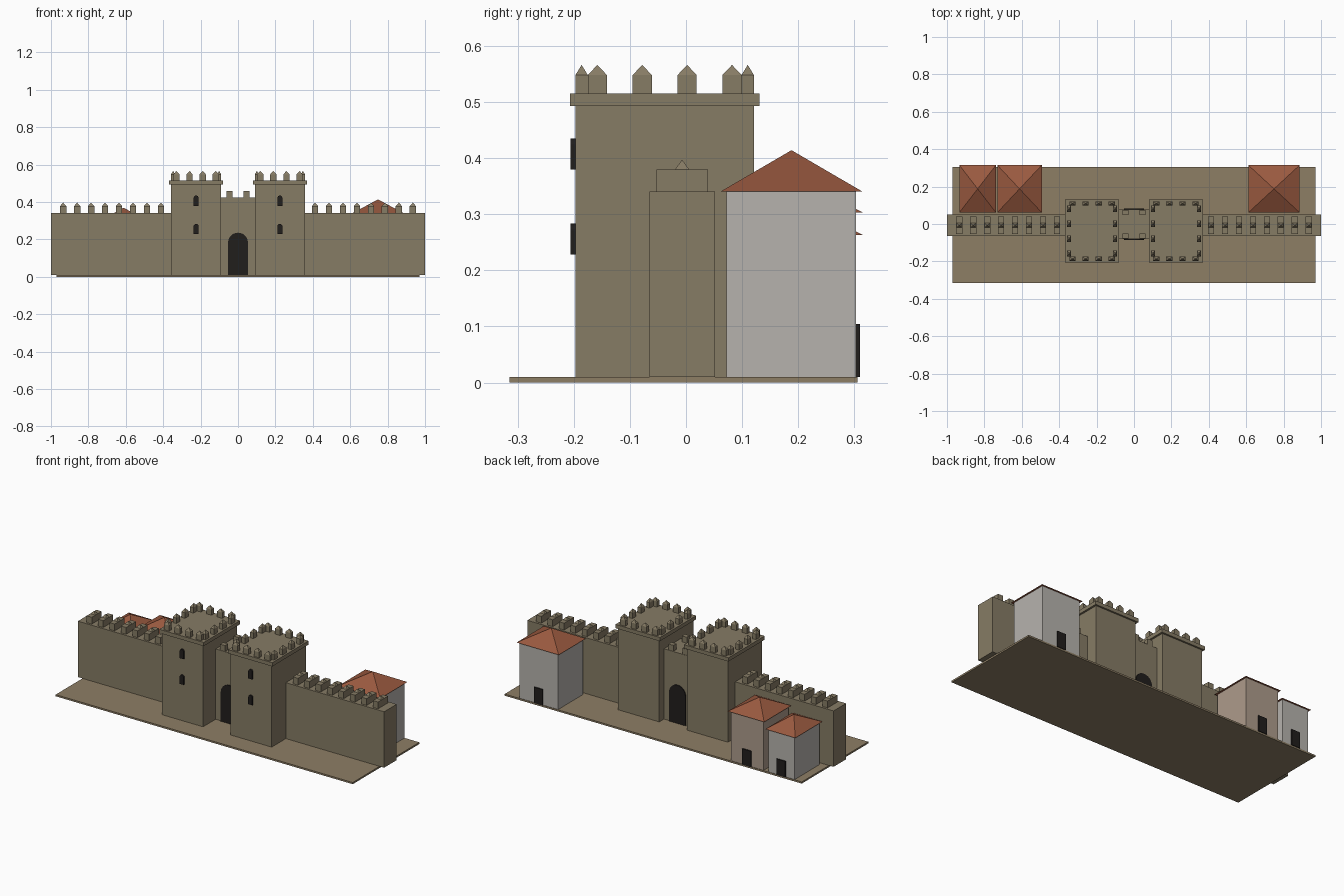
import bpy, bmesh, math

if "Cube" in bpy.data.objects:
    bpy.data.objects.remove(bpy.data.objects["Cube"])


def material(name, color):
    m = bpy.data.materials.new(name)
    m.diffuse_color = (*color, 1)
    m.use_nodes = True
    m.node_tree.nodes["Principled BSDF"].inputs["Base Color"].default_value = m.diffuse_color
    return m


STONE = material("stone", (0.24, 0.20, 0.13))
EARTH = material("earth", (0.27, 0.21, 0.13))
DARK = material("dark_opening", (0.015, 0.013, 0.012))
TILE = material("roof_tile", (0.32, 0.10, 0.05))
PLASTER = material("plaster", (0.47, 0.45, 0.42))
WARM = material("warm_plaster", (0.42, 0.33, 0.26))


def add_box(bm, x0, x1, y0, y1, z0, z1):
    v = [bm.verts.new((x, y, z)) for z in (z0, z1)
         for x, y in ((x0, y0), (x1, y0), (x1, y1), (x0, y1))]
    bm.faces.new(v[3::-1])
    bm.faces.new(v[4:])
    for i in range(4):
        j = (i + 1) % 4
        bm.faces.new((v[i], v[j], v[j + 4], v[i + 4]))


def add_pyramid(bm, cx, cy, sx, sy, z0, z1):
    b = [bm.verts.new((cx + a * sx / 2, cy + c * sy / 2, z0))
         for a, c in ((-1, -1), (1, -1), (1, 1), (-1, 1))]
    top = bm.verts.new((cx, cy, z1))
    bm.faces.new(b[::-1])
    for i in range(4):
        bm.faces.new((b[i], b[(i + 1) % 4], top))


def finish(bm, name, mat):
    bmesh.ops.recalc_face_normals(bm, faces=bm.faces[:])
    me = bpy.data.meshes.new(name)
    bm.to_mesh(me)
    bm.free()
    me.materials.append(mat)
    ob = bpy.data.objects.new(name, me)
    bpy.context.collection.objects.link(ob)
    return ob


def box(name, mat, *dims):
    bm = bmesh.new()
    add_box(bm, *dims)
    return finish(bm, name, mat)


def arch(name, cx, width, z0, z1, y0, y1):
    """Round-topped slab for gates and arrow slits."""
    r = width / 2
    pts = [(cx - r, z0), (cx + r, z0)]
    pts += [(cx + r * math.cos(math.pi * i / 12), z1 - r + r * math.sin(math.pi * i / 12))
            for i in range(13)]
    bm = bmesh.new()
    f = bm.faces.new([bm.verts.new((x, y0, z)) for x, z in pts])
    ext = bmesh.ops.extrude_face_region(bm, geom=[f], use_keep_orig=True)["geom"]
    bmesh.ops.translate(bm, vec=(0, y1 - y0, 0),
                        verts=[g for g in ext if isinstance(g, bmesh.types.BMVert)])
    return finish(bm, name, DARK)


box("ground_plate", EARTH, -0.97, 0.97, -0.315, 0.306, 0, 0.01)

for s, side in ((-1, "left"), (1, "right")):
    # curtain wall and its capped merlons
    xa, xb = sorted((s * 0.34, s * 1.0))
    box(f"{side}_curtain_wall", STONE, xa, xb, -0.065, 0.052, 0.01, 0.34)
    bm = bmesh.new()
    for i in range(8):
        x = s * (0.412 + 0.0747 * i)
        add_box(bm, x - 0.017, x + 0.017, -0.053, 0.039, 0.34, 0.38)
        add_pyramid(bm, x, -0.007, 0.03, 0.025, 0.38, 0.397)
    finish(bm, f"{side}_wall_merlons", STONE)

    # gate tower
    cx, cy = s * 0.224, -0.038
    box(f"{side}_tower", STONE, cx - 0.134, cx + 0.134, cy - 0.159, cy + 0.159, 0.01, 0.495)
    box(f"{side}_tower_cornice", STONE, cx - 0.145, cx + 0.145, cy - 0.169, cy + 0.169, 0.493, 0.515)
    bm = bmesh.new()
    spots = []
    for t in (-1.5, -0.5, 0.5, 1.5):
        for e in (-1, 1):
            spots.append((cx + t * 0.07, cy + e * 0.148, 0.034, 0.022))
            spots.append((cx + e * 0.123, cy + t * 0.08, 0.022, 0.034))
    for x, y, w, d in spots:
        add_box(bm, x - w / 2, x + w / 2, y - d / 2, y + d / 2, 0.515, 0.548)
        add_pyramid(bm, x, y, w, d, 0.548, 0.566)
    finish(bm, f"{side}_tower_merlons", STONE)
    for z, level in ((0.228, "lower"), (0.38, "upper")):
        arch(f"{side}_{level}_arrow_slit", cx, 0.026, z, z + 0.055, -0.206, -0.19)

# gatehouse between the towers
box("gate_wall", STONE, -0.095, 0.095, -0.08, 0.077, 0.01, 0.425)
bm = bmesh.new()
for x in (-0.046, 0.046):
    for y in (-0.064, 0.061):
        add_box(bm, x - 0.016, x + 0.016, y - 0.014, y + 0.014, 0.425, 0.46)
finish(bm, "gate_merlons", STONE)
arch("front_gate", 0, 0.107, 0.01, 0.236, -0.085, -0.075)
arch("back_gate", 0, 0.107, 0.01, 0.236, 0.072, 0.082)

# houses behind the wall: roof x range, eave height, ridge height, wall colour
houses = [("end_house", -0.934, -0.738, 0.263, 0.328, PLASTER),
          ("middle_house", -0.731, -0.493, 0.303, 0.37, WARM),
          ("right_house", 0.611, 0.886, 0.34, 0.414, PLASTER)]
for name, x0, x1, eave, peak, mat in houses:
    cx = (x0 + x1) / 2
    box(f"{name}_walls", mat, x0 + 0.012, x1 - 0.012, 0.072, 0.303, 0.01, eave)
    bm = bmesh.new()
    add_pyramid(bm, cx, 0.188, x1 - x0, 0.254, eave, peak)
    finish(bm, f"{name}_roof", TILE)
    box(f"{name}_door", DARK, cx - 0.028, cx + 0.028, 0.298, 0.31, 0.01, 0.104)
